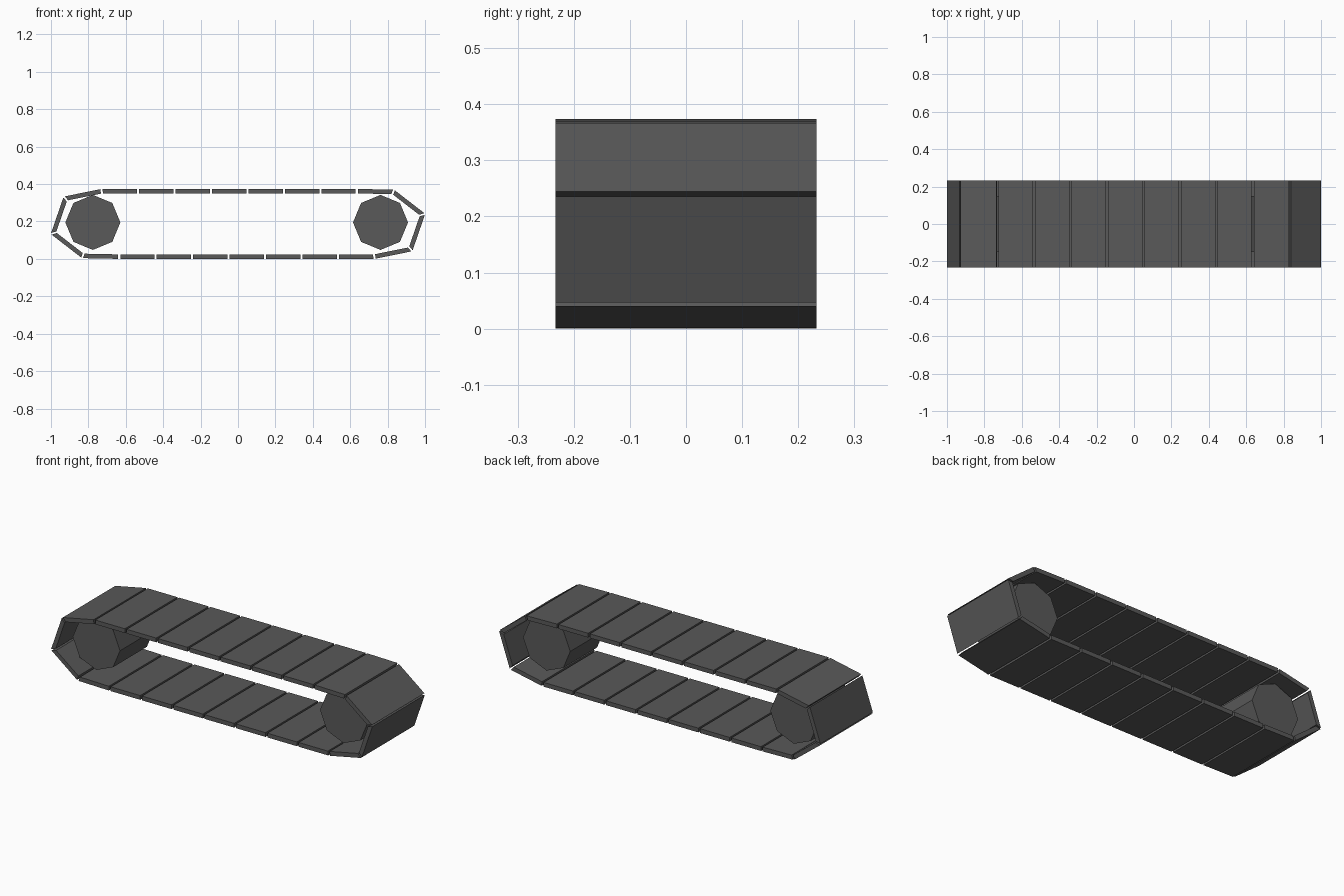
import bpy, bmesh, math
from mathutils import Vector

cube = bpy.data.objects.get("Cube")
if cube:
    bpy.data.objects.remove(cube, do_unlink=True)

HEIGHT = 0.374
THICK = 0.024
GAP = 0.011
TRACK_HALF = 0.233
WHEEL_HALF = 0.15

steel = bpy.data.materials.new("dark_grey_steel")
steel.use_nodes = True
colour = (0.1, 0.1, 0.1, 1)
steel.diffuse_color = colour
bsdf = next(n for n in steel.node_tree.nodes if n.type == "BSDF_PRINCIPLED")
bsdf.inputs["Base Color"].default_value = colour


def prism(name, profile, half):
    """Extrude an x-z profile along y, centred on y = 0."""
    bm = bmesh.new()
    face = bm.faces.new([bm.verts.new((p[0], -half, p[1])) for p in profile])
    side = bmesh.ops.extrude_face_region(bm, geom=[face])["geom"]
    moved = [v for v in side if isinstance(v, bmesh.types.BMVert)]
    bmesh.ops.translate(bm, verts=moved, vec=(0, 2 * half, 0))
    bmesh.ops.recalc_face_normals(bm, faces=bm.faces)
    mesh = bpy.data.meshes.new(name)
    bm.to_mesh(mesh)
    bm.free()
    mesh.materials.append(steel)
    obj = bpy.data.objects.new(name, mesh)
    bpy.context.collection.objects.link(obj)
    return obj


# Outer joints of the track: half the loop, then the same half turned around
half_loop = [Vector((-0.73 + 0.195 * i, HEIGHT)) for i in range(8)]
half_loop += [Vector(p) for p in ((0.834, 0.37), (1.001, 0.241), (0.932, 0.041))]
outer = half_loop + [Vector((-p.x, HEIGHT - p.y)) for p in half_loop]
count = len(outer)


def direction(i):
    return (outer[(i + 1) % count] - outer[i % count]).normalized()


# Inner joints, offset along the mitre of neighbouring plates
inner = []
for i in range(count):
    a, b = direction(i - 1), direction(i)
    normal_a, normal_b = Vector((a.y, -a.x)), Vector((b.y, -b.x))
    mitre = (normal_a + normal_b).normalized()
    inner.append(outer[i] + mitre * THICK / mitre.dot(normal_b))

# Track plates with a gap at every joint
for i in range(count):
    j = (i + 1) % count
    trim = direction(i) * GAP / 2
    prism(f"track_plate_{i + 1}",
          [outer[i] + trim, outer[j] - trim, inner[j] - trim, inner[i] + trim],
          TRACK_HALF)

# Eight-sided wheels
for name, x in (("right_wheel", -0.776), ("left_wheel", 0.762)):
    ring = [(x + 0.147 * math.cos(k * math.pi / 4),
             0.195 + 0.147 * math.sin(k * math.pi / 4)) for k in range(8)]
    prism(name, ring, WHEEL_HALF)
